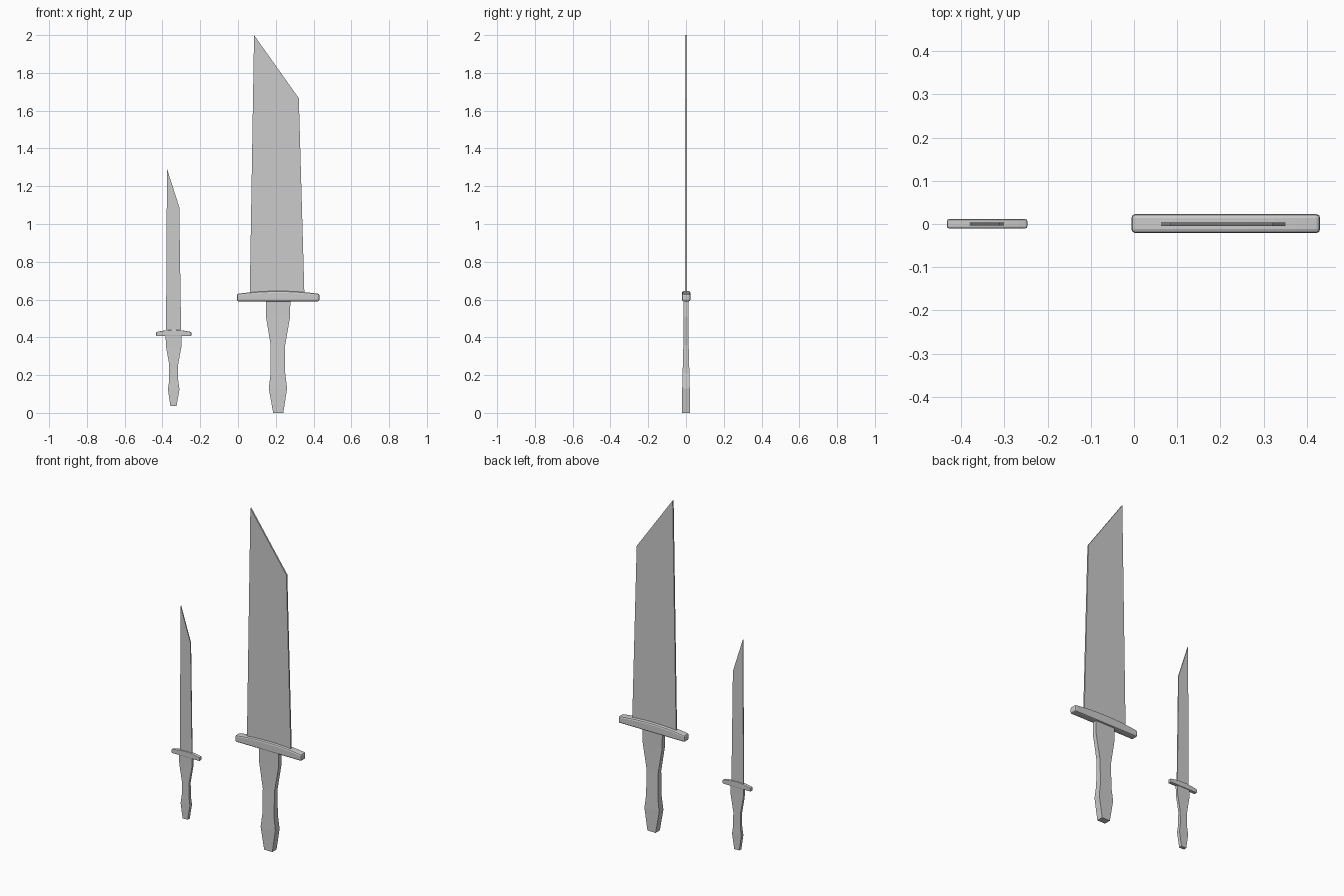
import bpy, bmesh

if "Cube" in bpy.data.objects:
    bpy.data.objects.remove(bpy.data.objects["Cube"])


def prism(name, pts, y0, y1, bevel=0.0):
    """Extrude an x-z outline between y0 and y1."""
    bm = bmesh.new()
    face = bm.faces.new([bm.verts.new((x, y0, z)) for x, z in pts])
    ext = bmesh.ops.extrude_face_region(bm, geom=[face])
    for v in ext["geom"]:
        if isinstance(v, bmesh.types.BMVert):
            v.co.y = y1
    bmesh.ops.recalc_face_normals(bm, faces=bm.faces)
    return finish(name, bm, bevel)


def finish(name, bm, bevel=0.0):
    me = bpy.data.meshes.new(name)
    bm.to_mesh(me)
    bm.free()
    ob = bpy.data.objects.new(name, me)
    bpy.context.collection.objects.link(ob)
    if bevel:
        m = ob.modifiers.new("bevel", "BEVEL")
        m.width, m.segments = bevel, 2
        m.limit_method, m.angle_limit = "ANGLE", 0.6
    return ob


def grip(name, rings):
    """Loft rectangular rings given as (z, left, right, half depth)."""
    bm = bmesh.new()
    loops = []
    for z, l, r, d in rings:
        loops.append([bm.verts.new(c) for c in
                      ((l, -d, z), (r, -d, z), (r, d, z), (l, d, z))])
    for a, b in zip(loops, loops[1:]):
        for i in range(4):
            j = (i + 1) % 4
            bm.faces.new((a[i], a[j], b[j], b[i]))
    bm.faces.new(loops[0][::-1])
    bm.faces.new(loops[-1])
    bmesh.ops.recalc_face_normals(bm, faces=bm.faces)
    return finish(name, bm)


def guard(name, x0, x1, zb, zt, zp, y0, y1, bevel):
    """Cross bar with a gently arched top."""
    w, rise = x1 - x0, zp - zt
    top = [(x1 - w * t, zt + rise * (1 - (2 * t - 1) ** 2))
           for t in (0, 0.125, 0.25, 0.375, 0.5, 0.625, 0.75, 0.875, 1)]
    return prism(name, [(x0, zb), (x1, zb)] + top, y0, y1, bevel)


# large sword
prism("large_blade", [(0.062, 0.61), (0.352, 0.61), (0.322, 1.666), (0.085, 2.0)],
      -0.005, 0.004)
guard("large_guard", -0.006, 0.431, 0.59, 0.63, 0.645, -0.021, 0.023, 0.009)
grip("large_grip", [
    (0.0, 0.186, 0.240, 0.020), (0.13, 0.163, 0.260, 0.020),
    (0.21, 0.173, 0.250, 0.018), (0.36, 0.173, 0.250, 0.014),
    (0.51, 0.148, 0.276, 0.013), (0.60, 0.147, 0.277, 0.013)])

# small sword
prism("small_blade", [(-0.381, 0.42), (-0.301, 0.42), (-0.311, 1.09), (-0.376, 1.293)],
      -0.003, 0.003)
guard("small_guard", -0.433, -0.247, 0.406, 0.428, 0.439, -0.010, 0.011, 0.004)
grip("small_grip", [
    (0.037, -0.358, -0.325, 0.010), (0.125, -0.371, -0.310, 0.010),
    (0.175, -0.364, -0.317, 0.009), (0.255, -0.364, -0.317, 0.008),
    (0.355, -0.382, -0.299, 0.007), (0.415, -0.383, -0.298, 0.007)])
